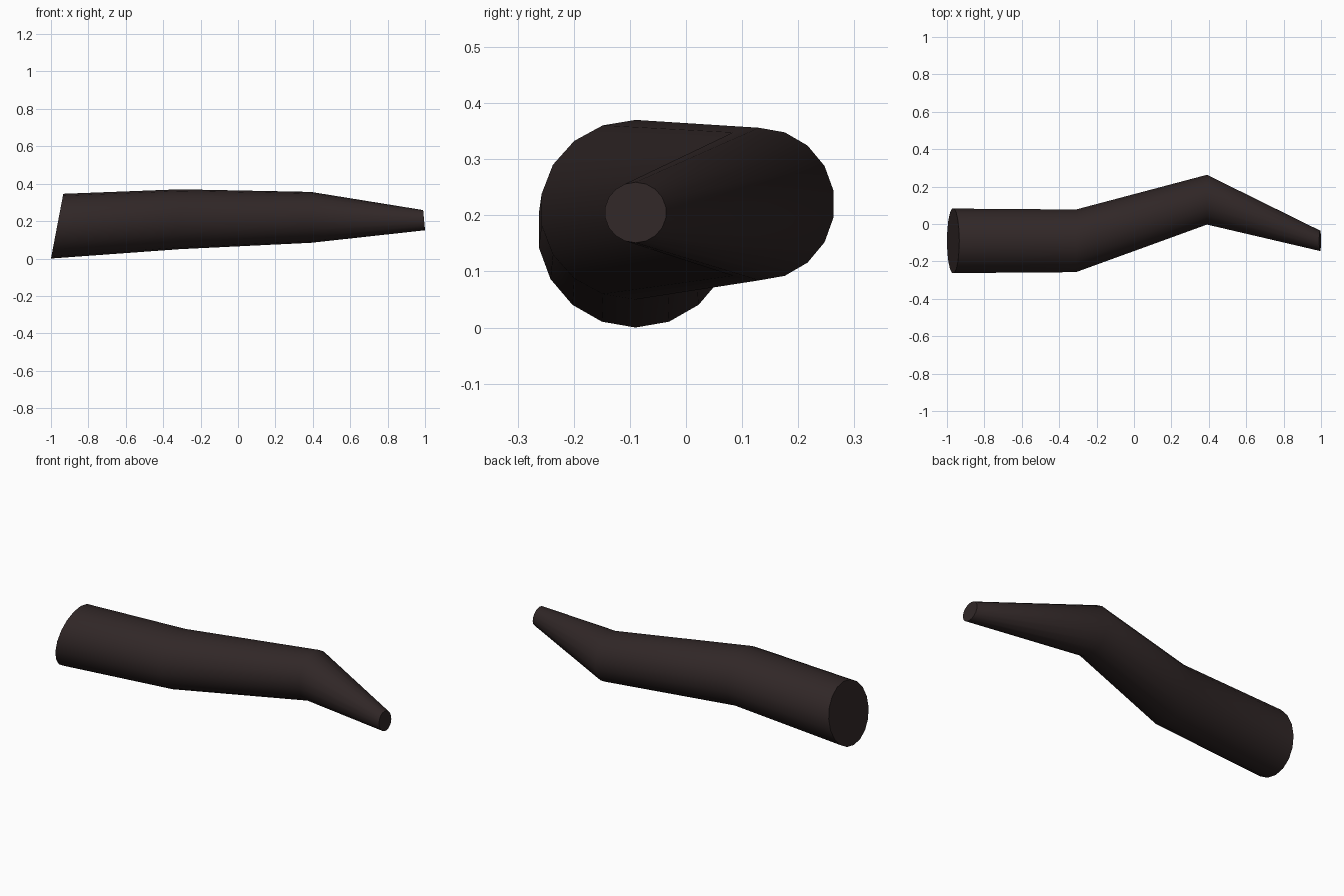
import bpy, bmesh
from math import sin, cos, tau

if "Cube" in bpy.data.objects:
    bpy.data.objects.remove(bpy.data.objects["Cube"], do_unlink=True)

SIDES = 18

# Single dark brown material
color = (0.03, 0.02, 0.02, 1.0)
mat = bpy.data.materials.new("dark_brown")
mat.use_nodes = True
mat.diffuse_color = color
bsdf = next(n for n in mat.node_tree.nodes if n.type == "BSDF_PRINCIPLED")
bsdf.inputs["Base Color"].default_value = color

# Cross-sections: centre, (y radius, z radius), forward lean of the top
sections = [
    ((-0.967, -0.09, 0.173), (0.175, 0.173), 0.033),
    ((-0.31, -0.09, 0.21), (0.17, 0.16), 0.0),
    ((0.39, 0.13, 0.22), (0.135, 0.136), 0.0),
    ((0.995, -0.09, 0.205), (0.055, 0.054), -0.005),
]

# Bent tapering tube, lofted through the sections
bm = bmesh.new()
rings = []
for (cx, cy, cz), (ry, rz), lean in sections:
    angles = [tau * i / SIDES for i in range(SIDES)]
    rings.append([bm.verts.new((cx + lean * cos(a), cy + ry * sin(a), cz + rz * cos(a)))
                  for a in angles])
for a, b in zip(rings, rings[1:]):
    for i in range(SIDES):
        j = (i + 1) % SIDES
        bm.faces.new((a[i], a[j], b[j], b[i]))

# End caps
bm.faces.new(rings[0])
bm.faces.new(rings[-1])
bmesh.ops.recalc_face_normals(bm, faces=bm.faces[:])

mesh = bpy.data.meshes.new("bent_tube")
bm.to_mesh(mesh)
bm.free()
mesh.materials.append(mat)
tube = bpy.data.objects.new("bent_tube", mesh)
bpy.context.collection.objects.link(tube)

# Smooth sides with crisp cap rims
bpy.ops.object.select_all(action="DESELECT")
tube.select_set(True)
bpy.context.view_layer.objects.active = tube
bpy.ops.object.shade_smooth_by_angle(angle=0.7)
